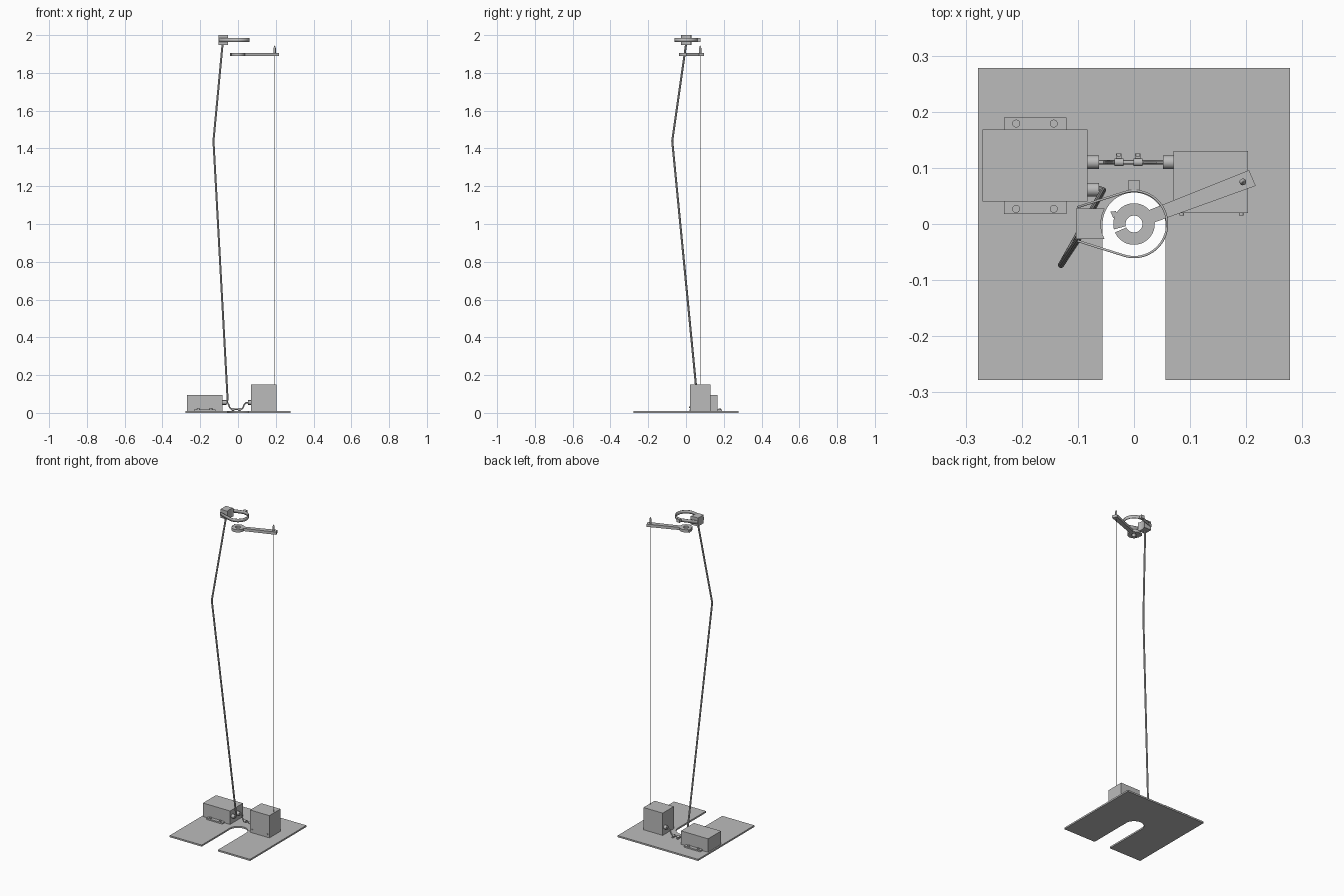
import bpy, bmesh, math
from mathutils import Vector

if "Cube" in bpy.data.objects:
    bpy.data.objects.remove(bpy.data.objects["Cube"], do_unlink=True)

grey = bpy.data.materials.new("plain grey")
grey.use_nodes = True
grey.diffuse_color = (0.5, 0.5, 0.5, 1)
grey.node_tree.nodes["Principled BSDF"].inputs["Base Color"].default_value = (0.5, 0.5, 0.5, 1)


def finish(name, bm):
    bmesh.ops.recalc_face_normals(bm, faces=bm.faces)
    mesh = bpy.data.meshes.new(name)
    bm.to_mesh(mesh)
    bm.free()
    mesh.materials.append(grey)
    obj = bpy.data.objects.new(name, mesh)
    bpy.context.collection.objects.link(obj)
    return obj


def smooth(obj):
    bpy.ops.object.select_all(action="DESELECT")
    obj.select_set(True)
    bpy.context.view_layer.objects.active = obj
    bpy.ops.object.shade_smooth_by_angle()


def prism(name, outline, z0, z1):
    bm = bmesh.new()
    face = bm.faces.new([bm.verts.new((x, y, z0)) for x, y in outline])
    top = bmesh.ops.extrude_face_region(bm, geom=[face])["geom"]
    for v in top:
        if isinstance(v, bmesh.types.BMVert):
            v.co.z = z1
    return finish(name, bm)


def box(name, x0, x1, y0, y1, z0, z1):
    return prism(name, [(x0, y0), (x1, y0), (x1, y1), (x0, y1)], z0, z1)


def rod(name, start, end, r0, r1=None, sides=24):
    a, b = Vector(start), Vector(end)
    bm = bmesh.new()
    bmesh.ops.create_cone(bm, cap_ends=True, segments=sides, radius1=r0,
                          radius2=r0 if r1 is None else r1, depth=(b - a).length)
    turn = (b - a).to_track_quat("Z", "Y")
    for v in bm.verts:
        v.co = turn @ v.co + (a + b) / 2
    obj = finish(name, bm)
    smooth(obj)
    return obj


def tube(name, points, radius):
    curve = bpy.data.curves.new(name, "CURVE")
    curve.dimensions = "3D"
    curve.bevel_depth = radius
    curve.bevel_resolution = 3
    curve.use_fill_caps = True
    line = curve.splines.new("POLY")
    line.points.add(len(points) - 1)
    for p, co in zip(line.points, points):
        p.co = (*co, 1)
    curve.materials.append(grey)
    obj = bpy.data.objects.new(name, curve)
    bpy.context.collection.objects.link(obj)
    bpy.ops.object.select_all(action="DESELECT")
    obj.select_set(True)
    bpy.context.view_layer.objects.active = obj
    bpy.ops.object.convert(target="MESH")
    smooth(bpy.context.object)


def arc(radius, a0, a1, steps=40):
    angles = [math.radians(a0 + (a1 - a0) * i / steps) for i in range(steps + 1)]
    return [(radius * math.cos(a), radius * math.sin(a)) for a in angles]


# Base plate with a round-ended slot open to the front
H, S = 0.278, 0.056
prism("base_plate", [(-H, -H), (-S, -H)] + arc(S, 180, 0) + [(S, -H), (H, -H), (H, H), (-H, H)], 0, 0.01)

# Low pump housing with mounting flange and screws
box("pump_housing", -0.27, -0.083, 0.04, 0.168, 0.01, 0.094)
box("pump_flange", -0.232, -0.12, 0.018, 0.19, 0.01, 0.018)
for x in (-0.21, -0.143):
    for y in (0.027, 0.179):
        rod("flange_screw", (x, y, 0.016), (x, y, 0.024), 0.007)

# Tall control housing with two small front studs
box("control_housing", 0.07, 0.203, 0.02, 0.13, 0.01, 0.149)
for x in (0.085, 0.191):
    rod("housing_stud", (x, 0.022, 0.03), (x, 0.015, 0.03), 0.004)

# Pipe sockets on both housings
PIPE_Y, PORT_Z = 0.11, 0.055
for x0, x1, y in ((-0.084, -0.062, PIPE_Y), (-0.084, -0.062, 0.061), (0.071, 0.052, PIPE_Y)):
    rod("pipe_socket", (x0, y, PORT_Z), (x1, y, PORT_Z), 0.012)

# Sagging link pipe with two clamps
profile = [(-0.07, 0.055), (-0.056, 0.054), (-0.05, 0.046), (-0.044, 0.028), (-0.036, 0.02),
           (0.018, 0.02), (0.026, 0.027), (0.034, 0.046), (0.042, 0.054), (0.06, 0.055)]
tube("link_pipe", [(x, PIPE_Y, z) for x, z in profile], 0.004)
for x in (-0.027, 0.007):
    rod("pipe_clamp", (x - 0.008, PIPE_Y, 0.02), (x + 0.008, PIPE_Y, 0.02), 0.007)
    box("clamp_foot", x - 0.005, x + 0.005, PIPE_Y, 0.126, 0.01, 0.014)
    rod("clamp_screw", (x, 0.123, 0.012), (x, 0.123, 0.019), 0.004)

# Long bent riser hose
tube("riser_hose", [(-0.07, 0.061, PORT_Z), (-0.06, 0.062, PORT_Z), (-0.055, 0.06, 0.07),
                    (-0.13, -0.073, 1.44), (-0.082, 0.0, 1.95)], 0.0055)

# Clamp block with a hollowed face against the band
block = [(-0.103, 0.028), (-0.103, -0.027)] + arc(0.059, 207, 152, 12)
prism("clamp_block", block, 1.947, 2.0)

# Thin band around the centre, drawn back to the block
strap_path = [(-0.101, -0.03)] + arc(0.059, -107, 107, 56) + [(-0.101, 0.03)]
bm = bmesh.new()
rows = [[bm.verts.new((x, y, z)) for x, y in strap_path] for z in (1.964, 1.984)]
for i in range(len(strap_path) - 1):
    bm.faces.new((rows[0][i], rows[0][i + 1], rows[1][i + 1], rows[1][i]))
strap = finish("clamp_band", bm)
wall = strap.modifiers.new("thickness", "SOLIDIFY")
wall.thickness = 0.004
wall.offset = 0
smooth(strap)
box("band_lug", -0.01, 0.01, 0.058, 0.078, 1.964, 1.984)

# Split collar with side arm
ARM_Z0, ARM_Z1 = 1.889, 1.906
collar = prism("split_collar", arc(0.037, 204, 555, 56) + arc(0.015, 555, 204, 56), ARM_Z0, ARM_Z1)
smooth(collar)
prism("collar_catch", [(-0.042, 0.022), (-0.032, 0.023), (-0.03, 0.016), (-0.037, 0.011)], ARM_Z0, ARM_Z1)
prism("side_arm", [(0.025, 0.024), (0.034, 0.002), (0.217, 0.068), (0.205, 0.096)], ARM_Z0, ARM_Z1)

# Pointed pin near the arm end
PX, PY = 0.194, 0.075
rod("pin_base", (PX, PY, ARM_Z1 - 0.002), (PX, PY, 1.932), 0.006)
rod("pin_tip", (PX, PY, 1.932), (PX, PY, 1.946), 0.006, 0.001)

# Fine flat cord from the arm to the control housing, aligned with the arm
d = Vector((math.cos(math.radians(22)), math.sin(math.radians(22)))) * 0.002
n = Vector((-d.y, d.x)) * 0.25
c = Vector((PX, PY))
prism("pull_cord", [c - d - n, c + d - n, c + d + n, c - d + n], 0.145, ARM_Z0 + 0.005)
